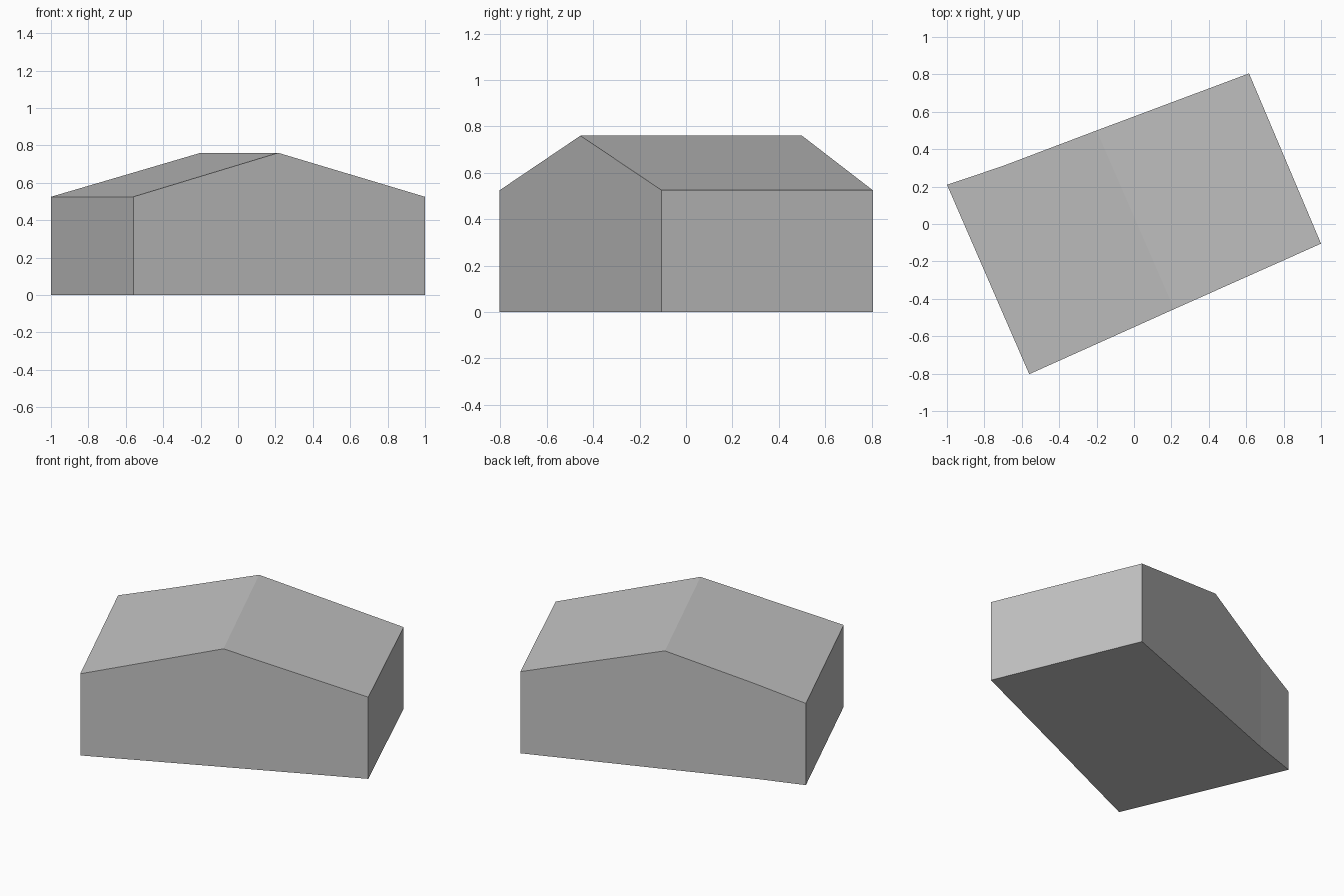
import bpy
import bmesh

cube = bpy.data.objects.get("Cube")
if cube:
    bpy.data.objects.remove(cube, do_unlink=True)

# One plain grey for the whole building
grey = bpy.data.materials.new("plain_grey")
grey.use_nodes = True
colour = (0.54, 0.54, 0.54, 1)
grey.diffuse_color = colour
grey.node_tree.nodes["Principled BSDF"].inputs["Base Color"].default_value = colour

EAVE, RIDGE = 0.525, 0.76

# Footprint, counter-clockwise: x, y and wall height at each point
plan = [
    (-1.0, 0.21, EAVE),        # back end of low eave
    (-0.56, -0.803, EAVE),     # front end of low eave
    (0.215, -0.455, RIDGE),    # front gable peak
    (1.0, -0.105, EAVE),       # front end of other eave
    (0.615, 0.805, EAVE),      # back end of other eave
    (-0.2, 0.5, RIDGE),        # back gable peak
    (-0.71, 0.307, 0.61),      # slight bend in back wall
]


def make_part(name, build):
    bm = bmesh.new()
    build(bm)
    mesh = bpy.data.meshes.new(name)
    bm.to_mesh(mesh)
    bm.free()
    mesh.materials.append(grey)
    obj = bpy.data.objects.new(name, mesh)
    bpy.context.collection.objects.link(obj)
    return obj


# Walls with a closed floor
def build_walls(bm):
    low = [bm.verts.new((x, y, 0)) for x, y, _ in plan]
    high = [bm.verts.new(p) for p in plan]
    bm.faces.new(low[::-1])
    for i in range(len(plan)):
        j = (i + 1) % len(plan)
        bm.faces.new((low[i], low[j], high[j], high[i]))


# Two roof slopes meeting at the ridge
def build_roof(bm):
    v = [bm.verts.new(p) for p in plan]
    bm.faces.new((v[0], v[1], v[2], v[5], v[6]))
    bm.faces.new((v[2], v[3], v[4], v[5]))


make_part("walls", build_walls)
make_part("roof", build_roof)
